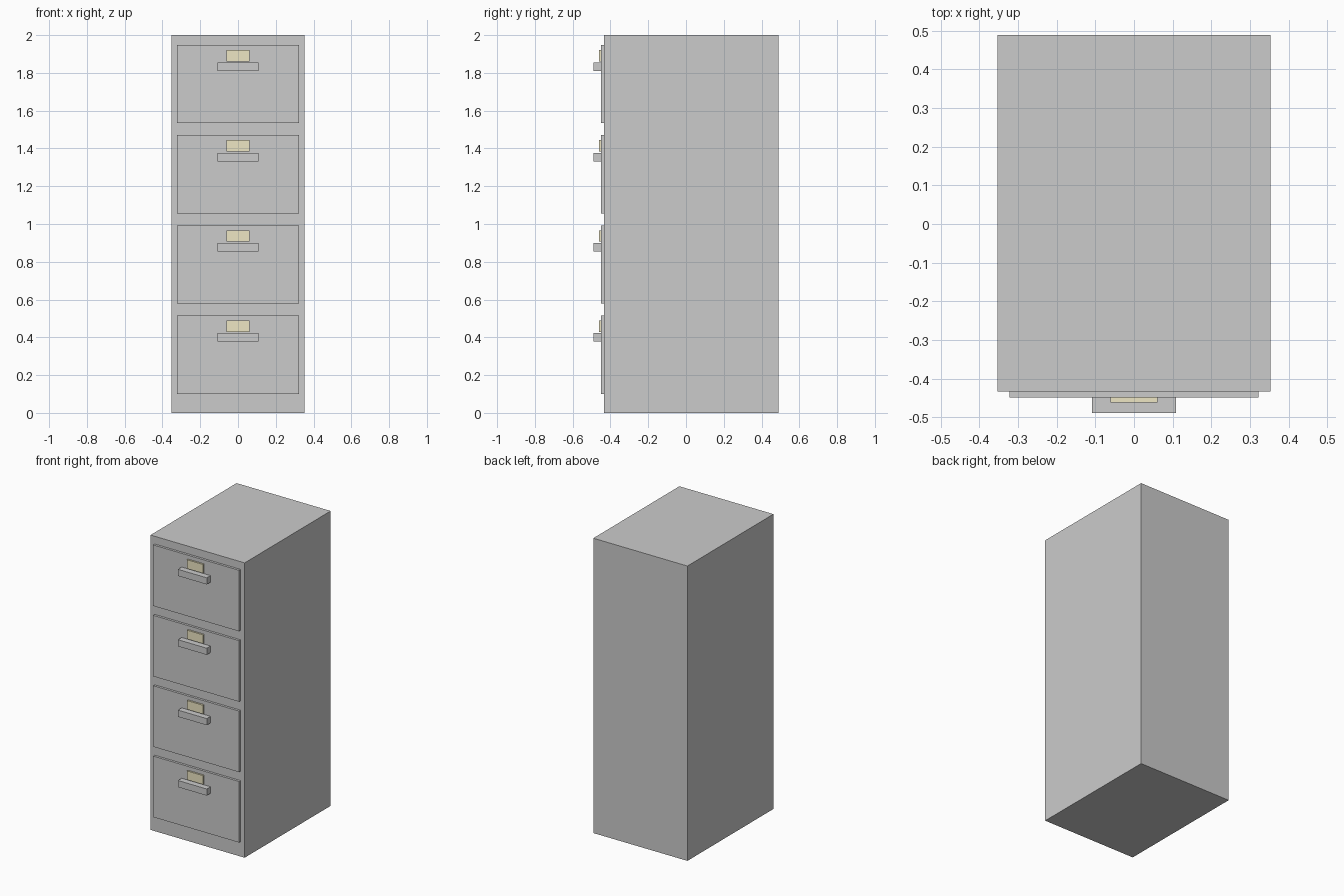
import bpy

if "Cube" in bpy.data.objects:
    bpy.data.objects.remove(bpy.data.objects["Cube"])

# Cream paper for the label cards
cream = bpy.data.materials.new("cream_card")
cream.diffuse_color = (0.85, 0.79, 0.55, 1)
cream.use_nodes = True
cream.node_tree.nodes["Principled BSDF"].inputs["Base Color"].default_value = cream.diffuse_color


def box(name, half_width, y0, y1, z0, z1, material=None):
    bpy.ops.mesh.primitive_cube_add(size=1, location=(0, (y0 + y1) / 2, (z0 + z1) / 2))
    obj = bpy.context.object
    obj.name = name
    obj.scale = (2 * half_width, y1 - y0, z1 - z0)
    bpy.ops.object.transform_apply(location=False, rotation=False, scale=True)
    if material:
        obj.data.materials.append(material)
    return obj


# Main body
BODY_FRONT, DRAWER_FRONT = -0.433, -0.449
box("cabinet_body", 0.353, BODY_FRONT, 0.489, 0, 2)

# Four drawers, each with a raised front, a pull handle and a label card
for i in range(4):
    z = 0.101 + i * 0.4775
    n = i + 1
    box(f"drawer_front_{n}", 0.322, DRAWER_FRONT, BODY_FRONT, z, z + 0.414)
    box(f"drawer_handle_{n}", 0.108, -0.489, DRAWER_FRONT, z + 0.276, z + 0.321)
    box(f"label_card_{n}", 0.061, -0.461, DRAWER_FRONT, z + 0.328, z + 0.388, cream)
